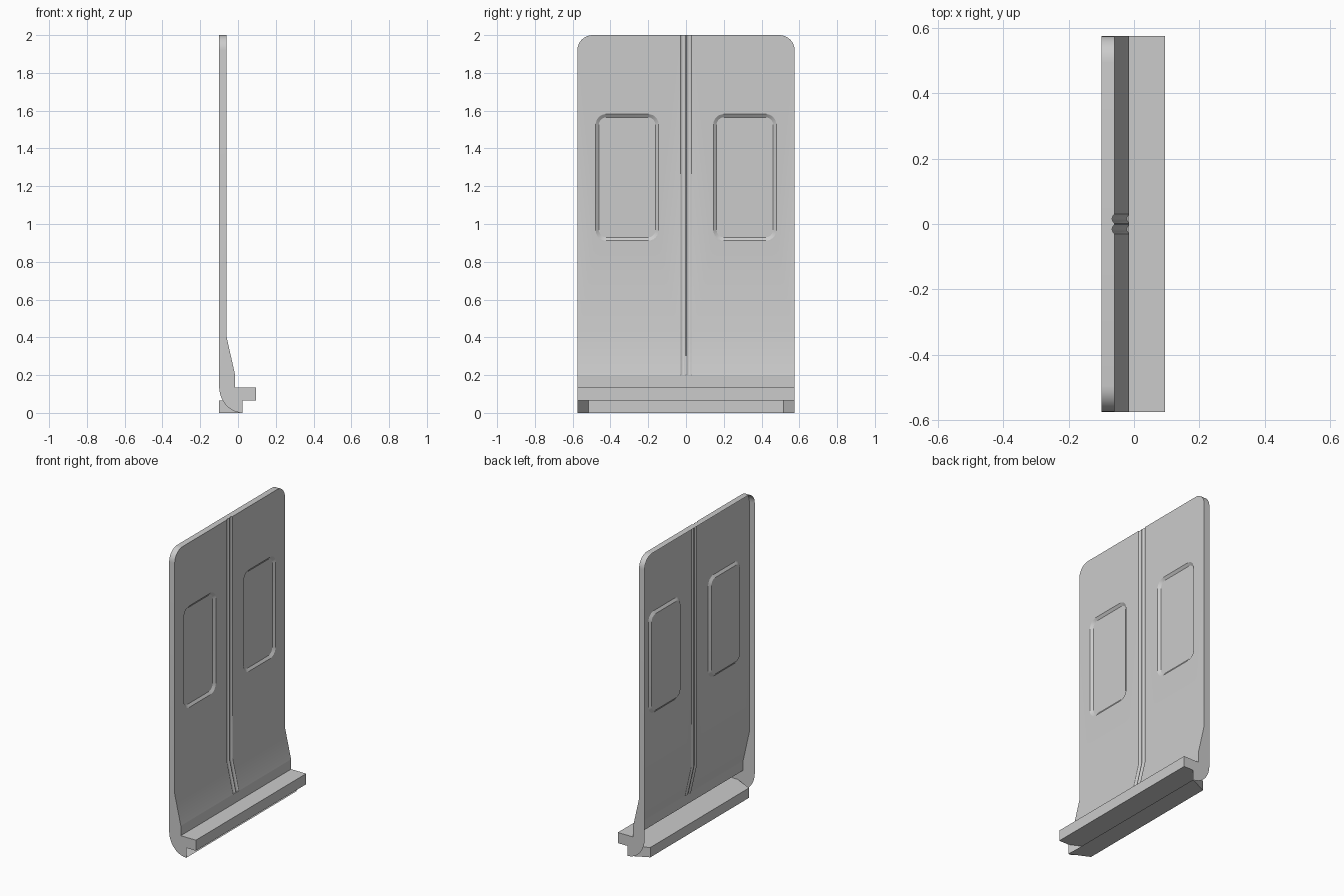
import bpy, bmesh
from math import sin, cos, pi

if "Cube" in bpy.data.objects:
    bpy.data.objects.remove(bpy.data.objects["Cube"])

HALF, BACK, FACE, FOOT = 0.575, -0.10, -0.06, -0.015   # half width, x planes


def arc(cy, cz, ry, rz, a0, a1, n=8):
    return [(cy + ry * cos(a0 + (a1 - a0) * i / n),
             cz + rz * sin(a0 + (a1 - a0) * i / n)) for i in range(n + 1)]


def rounded_rect(y0, y1, z0, z1, r):
    pts = []
    for k, (cy, cz) in enumerate([(y1 - r, z1 - r), (y0 + r, z1 - r),
                                  (y0 + r, z0 + r), (y1 - r, z0 + r)]):
        pts += arc(cy, cz, r, r, k * pi / 2, (k + 1) * pi / 2, 6)
    return pts


def face(bm, pts):
    bm.faces.new([bm.verts.new(p) for p in pts])


def strip(bm, a, b, closed=False):
    n = len(a)
    for i in range(n if closed else n - 1):
        j = (i + 1) % n
        face(bm, [a[i], a[j], b[j], b[i]])


def finish(bm, name, mirror=True):
    bmesh.ops.remove_doubles(bm, verts=bm.verts, dist=1e-5)
    bmesh.ops.recalc_face_normals(bm, faces=bm.faces)
    me = bpy.data.meshes.new(name)
    bm.to_mesh(me)
    bm.free()
    ob = bpy.data.objects.new(name, me)
    bpy.context.collection.objects.link(ob)
    if mirror:
        m = ob.modifiers.new("mirror", 'MIRROR')
        m.use_axis = (False, True, False)
        m.merge_threshold = 1e-5
    bpy.context.view_layer.objects.active = ob
    ob.select_set(True)
    bpy.ops.object.shade_smooth_by_angle(angle=0.5)
    ob.select_set(False)


# door leaf: flat upper skin with a window opening
corner = arc(HALF - 0.08, 1.92, 0.08, 0.08, 0, pi / 2)
opening = rounded_rect(0.145, 0.478, 0.912, 1.582, 0.055)
inner = rounded_rect(0.162, 0.461, 0.929, 1.565, 0.04)
bm = bmesh.new()
edges = []
for loop in ([(0.03, 0.4), (HALF, 0.4)] + corner + [(0.03, 2)], opening):
    vs = [bm.verts.new((FACE, y, z)) for y, z in loop]
    edges += [bm.edges.new((vs[i - 1], vs[i])) for i in range(len(vs))]
bmesh.ops.triangle_fill(bm, edges=edges, use_beauty=True, normal=(1, 0, 0))

# flared lower skin
face(bm, [(FACE, 0.03, 0.4), (FOOT, 0.03, 0.2), (FOOT, HALF, 0.2), (FACE, HALF, 0.4)])
face(bm, [(FOOT, 0, 0.2), (FOOT, 0, 0.135), (FOOT, HALF, 0.135), (FOOT, HALF, 0.2)])

# scooped seal groove along the meeting edge
scoop = [(0, 0)] + [(0.002 + 0.028 * i / 6, -0.007 * sin(pi * i / 6)) for i in range(7)]
rows = [[(x + d, y, z) for y, d in scoop] for x, z in ((FACE, 2), (FACE, 0.4), (FOOT, 0.2))]
for a, b in zip(rows, rows[1:]):
    strip(bm, a, b)
face(bm, rows[2])

# top and rounded corner rim, open at the back
rim = corner + [(0.03, 2)]
strip(bm, [(FACE, y, z) for y, z in rim], [(BACK, y, z) for y, z in rim])
face(bm, rows[0] + [(BACK, 0.03, 2), (BACK, 0, 2)])

# end plate with the curved heel
heel = arc(0.025, 0.14, 0.125, 0.14, pi, 1.5 * pi, 10)
plate = [(BACK, 1.92)] + heel + [(0.025, 0.065), (0.095, 0.065), (0.095, 0.135),
                                 (FOOT, 0.135), (FOOT, 0.2), (FACE, 0.4), (FACE, 1.92)]
face(bm, [(x, HALF, z) for x, z in plate])
finish(bm, "door_leaves")

# recessed window frame and pane
bm = bmesh.new()
lip = [(FACE, y, z) for y, z in opening]
pane = [(FACE - 0.012, y, z) for y, z in inner]
strip(bm, lip, pane, True)
face(bm, pane)
finish(bm, "windows")

# threshold step
bm = bmesh.new()
prof = [(FOOT, 0.135), (0.095, 0.135), (0.095, 0.065), (0.025, 0.065)]
strip(bm, [(x, -HALF, z) for x, z in prof], [(x, HALF, z) for x, z in prof])
finish(bm, "threshold_step", False)

# tapered rail tray, open to the front
bm = bmesh.new()
plan = [(0.025, -HALF), (BACK, -0.515), (BACK, 0.515), (0.025, HALF)]
low = [(x, y, 0) for x, y in plan]
high = [(x, y, 0.065) for x, y in plan]
strip(bm, low, high)
face(bm, low)
face(bm, high)
finish(bm, "rail_tray", False)
